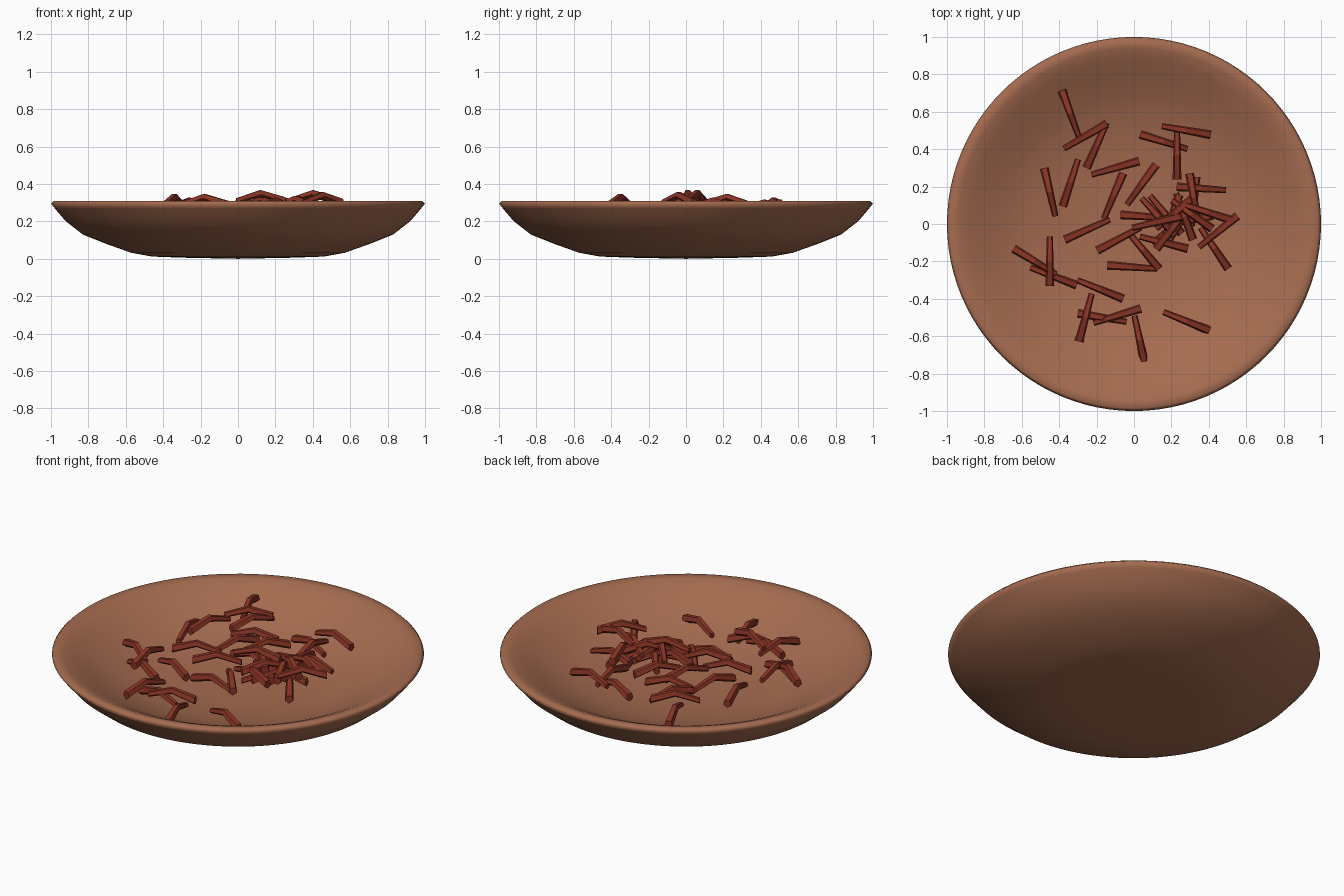
import bpy, bmesh
from math import cos, sin, pi, radians, tau
from mathutils import Vector

cube = bpy.data.objects.get("Cube")
if cube:
    bpy.data.objects.remove(cube)


def make_material(name, color):
    mat = bpy.data.materials.new(name)
    mat.use_nodes = True
    mat.diffuse_color = color
    mat.node_tree.nodes["Principled BSDF"].inputs["Base Color"].default_value = color
    return mat


def finish(bm, name, material):
    bmesh.ops.recalc_face_normals(bm, faces=bm.faces)
    mesh = bpy.data.meshes.new(name)
    bm.to_mesh(mesh)
    bm.free()
    mesh.materials.append(material)
    obj = bpy.data.objects.new(name, mesh)
    bpy.context.collection.objects.link(obj)
    return obj


clay = make_material("terracotta", (0.38, 0.15, 0.08, 1))
bark = make_material("dark red", (0.25, 0.034, 0.018, 1))

# Bowl: closed profile from the underside, over the thick rounded rim, to the inner floor
PROFILE = [(0, 0), (0.30, 0.006), (0.46, 0.012), (0.57, 0.032), (0.70, 0.078),
           (0.83, 0.13), (0.92, 0.20), (0.98, 0.27), (1, 0.295), (0.985, 0.31),
           (0.94, 0.303), (0.88, 0.277), (0.80, 0.235), (0.70, 0.186),
           (0.60, 0.148), (0.45, 0.112), (0.25, 0.09), (0, 0.085)]
bm = bmesh.new()
verts = [bm.verts.new((r, 0, z)) for r, z in PROFILE]
edges = [bm.edges.new(pair) for pair in zip(verts, verts[1:])]
bmesh.ops.spin(bm, geom=verts + edges, cent=(0, 0, 0), axis=(0, 0, 1),
               angle=tau, steps=96, use_merge=True)
bmesh.ops.remove_doubles(bm, verts=bm.verts, dist=0.0005)
bowl = finish(bm, "bowl", clay)
bpy.context.view_layer.objects.active = bowl
bowl.select_set(True)
bpy.ops.object.shade_smooth_by_angle(angle=pi)
bowl.select_set(False)

# Sticks: tapered five-sided rods with a flat top and a bend in the middle
LENGTH, ARCH, SIDES = 0.265, 0.04, 5


def add_stick(name, x, y, heading, z):
    along = Vector((cos(radians(heading)), sin(radians(heading)), 0))
    across = Vector((-along.y, along.x, 0))
    up = Vector((0, 0, 1))
    bm = bmesh.new()
    rings = []
    for t, radius in ((-0.5, 0.017), (0, 0.021), (0.5, 0.025)):
        lift = ARCH * (1 - 2 * abs(t))
        centre = Vector((x, y, z + lift)) + along * LENGTH * t
        ring = []
        for i in range(SIDES):
            a = tau * i / SIDES - pi / 2
            ring.append(bm.verts.new(centre + (across * cos(a) + up * sin(a)) * radius))
        rings.append(ring)
    for low, high in zip(rings, rings[1:]):
        for i in range(SIDES):
            j = (i + 1) % SIDES
            bm.faces.new((low[i], low[j], high[j], high[i]))
    bm.faces.new(rings[0])
    bm.faces.new(rings[-1])
    finish(bm, name, bark)


# Each stick: centre x, centre y, heading of the thick end in degrees, end height
SCATTERED = [
    (-.34, .59, 110, .25), (-.26, .47, 30, .27), (-.20, .42, 246, .26),
    (.28, .50, -10, .26), (.16, .44, 163, .21), (.23, .37, -90, .24),
    (.36, .19, 176, .25), (-.10, .30, 16, .25), (-.34, .22, 252, .29),
    (-.45, .17, 103, .24), (.04, .21, 54, .26), (-.11, .15, 67, .26),
    (-.25, -.03, 204, .26), (-.08, -.08, 208, .26), (.05, -.14, -50, .20),
    (-.01, -.23, 176, .20), (-.45, -.20, -90, .23), (-.43, -.28, -21, .19),
    (-.53, -.20, 149, .24), (-.18, -.35, -22, .29), (-.17, -.50, 170, .18),
    (-.09, -.49, 17, .20), (-.26, -.50, 255, .21), (.03, -.62, -78, .18),
    (.28, -.52, -22, .18),
]
PILED = [
    (.45, -.04, 39, .30), (.43, -.13, -56, .25), (.40, .06, -18, .31),
    (.32, .14, 100, .27), (.32, .12, 85, .23), (.16, -.10, -14, .24),
    (.06, .04, 176, .26), (.13, .04, -48, .28), (.12, .01, 13, .31),
    (.20, .03, 72, .25), (.20, -.03, 232, .27), (.31, .05, -35, .28),
    (.29, .02, 11, .22), (.20, -.02, 39, .20), (.17, .05, -50, .22),
    (.24, .00, 60, .22), (.27, .04, -70, .25), (.22, .06, 40, .28),
]
for group, sticks in (("scattered_stick", SCATTERED), ("piled_stick", PILED)):
    for number, placement in enumerate(sticks, 1):
        add_stick(f"{group}_{number}", *placement)
